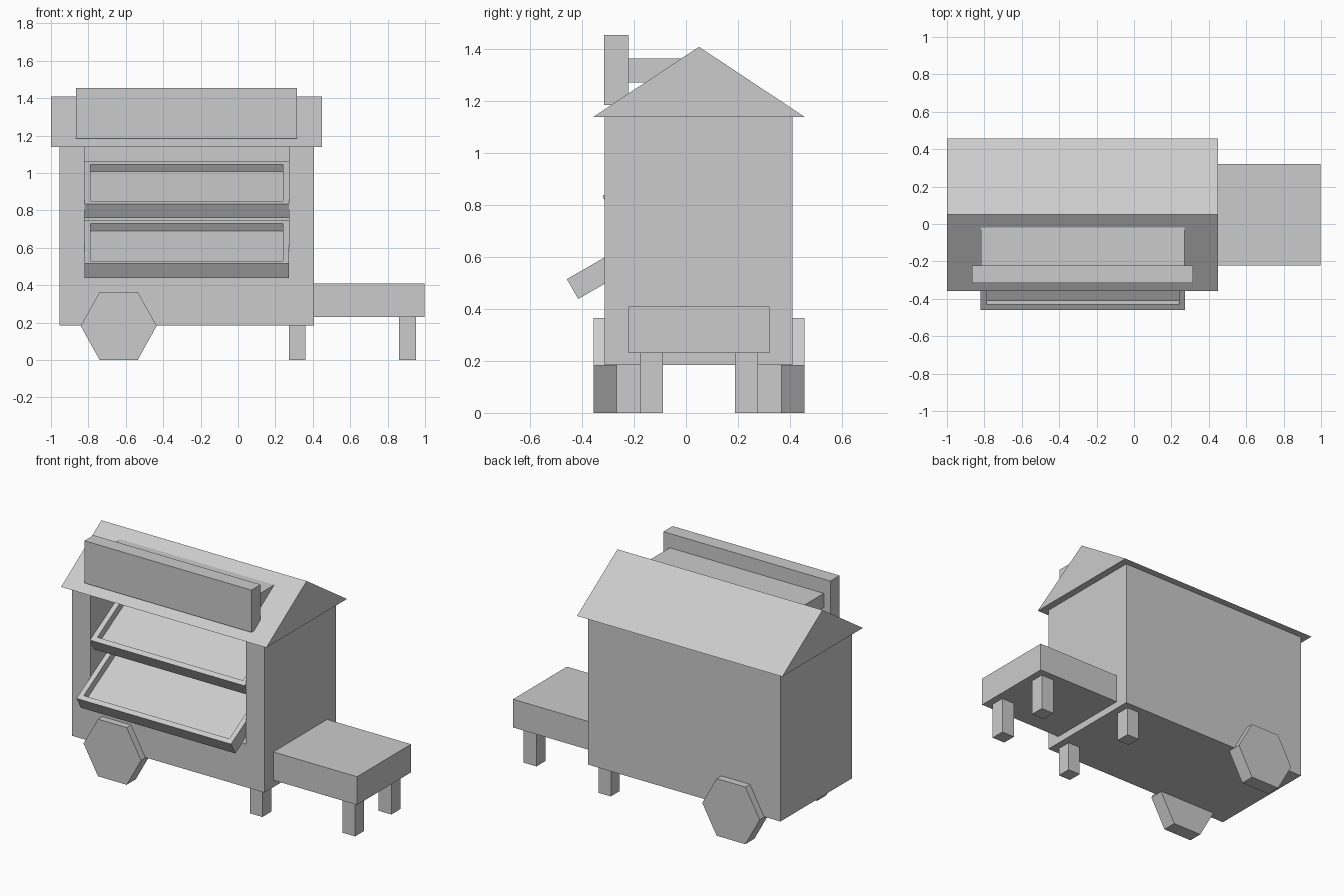
import bpy, bmesh
from math import radians, pi, cos, sin
from mathutils import Matrix, Vector

if "Cube" in bpy.data.objects:
    bpy.data.objects.remove(bpy.data.objects["Cube"])

MID_Y = 0.05  # symmetry plane of the cart in y


def make(name, bm):
    bmesh.ops.recalc_face_normals(bm, faces=bm.faces)
    mesh = bpy.data.meshes.new(name)
    bm.to_mesh(mesh)
    bm.free()
    ob = bpy.data.objects.new(name, mesh)
    bpy.context.collection.objects.link(ob)
    return ob


def box_bm(x, y, z):
    bm = bmesh.new()
    bmesh.ops.create_cube(bm, size=1)
    for v in bm.verts:
        v.co = Vector([(r[0] + r[1]) / 2 + c * (r[1] - r[0])
                       for r, c in zip((x, y, z), v.co)])
    return bm


def box(name, x, y, z):
    return make(name, box_bm(x, y, z))


def prism(name, profile, offset):
    """Extrude a closed profile along an offset vector."""
    bm = bmesh.new()
    face = bm.faces.new([bm.verts.new(p) for p in profile])
    ext = bmesh.ops.extrude_face_region(bm, geom=[face], use_keep_orig=True)
    verts = [g for g in ext["geom"] if isinstance(g, bmesh.types.BMVert)]
    bmesh.ops.translate(bm, verts=verts, vec=offset)
    return make(name, bm)


def mirrored(y):
    """Mirror a y range across the cart's middle plane."""
    return (2 * MID_Y - y[1], 2 * MID_Y - y[0])


def tray(name, y, z, length):
    """Tilted display tray; y, z locate the upper front edge."""
    bm = box_bm((-0.82, 0.272), (0, length), (-0.088, 0))
    bm.faces.ensure_lookup_table()
    top = max(bm.faces, key=lambda f: f.calc_center_median().z)
    bmesh.ops.inset_region(bm, faces=[top], thickness=0.045)
    ext = bmesh.ops.extrude_discrete_faces(bm, faces=[top])
    bmesh.ops.translate(bm, verts=ext["faces"][0].verts, vec=(0, 0, -0.045))
    bm.transform(Matrix.Translation((0, y, z)) @ Matrix.Rotation(radians(30), 4, 'X'))
    return make(name, bm)


# Hollowed stall body, open at the front
body = box("stall_body", (-0.955, 0.405), (-0.313, 0.411), (0.185, 1.14))
cutter = box("opening_cutter", (-0.822, 0.274), (-0.5, 0.28), (0.46, 1.3))
cutter.hide_render = True
mod = body.modifiers.new("opening", 'BOOLEAN')
mod.operation = 'DIFFERENCE'
mod.solver = 'EXACT'
mod.object = cutter
bpy.context.view_layer.objects.active = body
bpy.ops.object.modifier_apply(modifier=mod.name)
bpy.data.objects.remove(cutter)

# Gable roof
prism("roof", [(-1, -0.357, 1.14), (-1, 0.457, 1.14), (-1, MID_Y, 1.41)], (1.45, 0, 0))

# Blank sign board and its mount into the roof
box("sign_board", (-0.865, 0.315), (-0.315, -0.222), (1.185, 1.455))
box("sign_mount", (-0.818, 0.27), (-0.222, 0.0), (1.273, 1.364))

# Display trays
tray("lower_tray", -0.459, 0.515, 0.46)
tray("upper_tray", -0.322, 0.835, 0.455)

# Side table
box("side_table", (0.405, 0.997), (-0.222, 0.322), (0.23, 0.41))

# Legs and six-sided wheels, front and back
for side, flip in (("front", lambda y: y), ("back", mirrored)):
    box(side + "_stall_leg", (0.274, 0.36), flip((-0.268, -0.178)), (0, 0.19))
    box(side + "_table_leg", (0.862, 0.952), flip((-0.178, -0.088)), (0, 0.235))
    y0, y1 = flip((-0.357, -0.266))
    hexagon = [(-0.638 + 0.203 * cos(i * pi / 3), y0,
                0.1825 + 0.2107 * sin(i * pi / 3)) for i in range(6)]
    prism(side + "_wheel", hexagon, (0, y1 - y0, 0))
